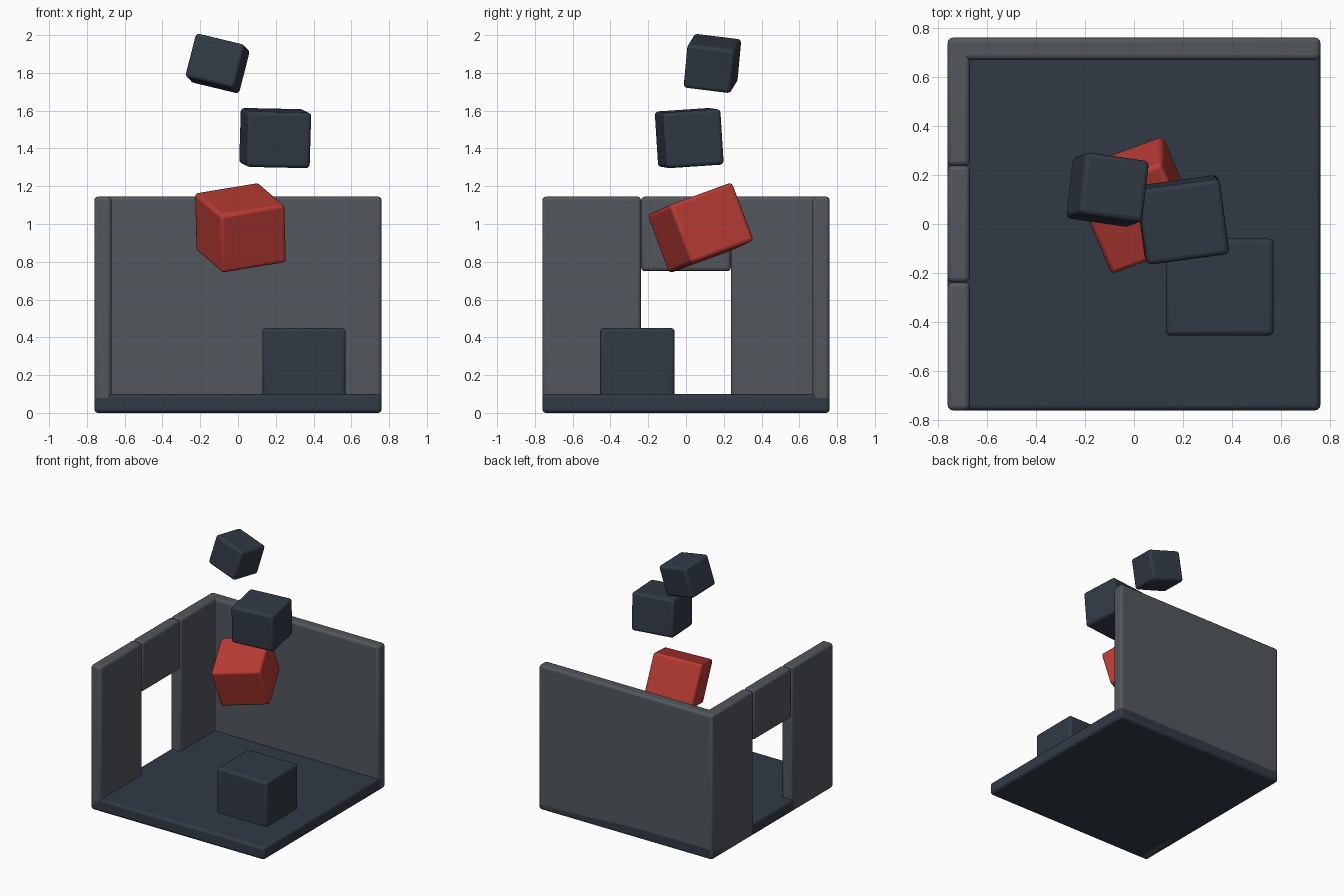
import bpy
from mathutils import Vector, Matrix

if "Cube" in bpy.data.objects:
    bpy.data.objects.remove(bpy.data.objects["Cube"])


def material(name, rgb):
    m = bpy.data.materials.new(name)
    m.diffuse_color = (*rgb, 1)
    m.use_nodes = True
    m.node_tree.nodes["Principled BSDF"].inputs["Base Color"].default_value = m.diffuse_color
    return m


SLATE = material("slate", (0.032, 0.042, 0.06, 1)[:3])
GREY = material("wall_grey", (0.085, 0.095, 0.11))
RED = material("red", (0.5, 0.045, 0.036))


def block(name, centre, size, mat, axes=None, bevel=0.02):
    """Rounded box; axes = approximate local x and y directions for tumbled boxes."""
    bpy.ops.mesh.primitive_cube_add(size=1)
    ob = bpy.context.object
    ob.name = name
    ob.data.transform(Matrix.Diagonal((*size, 1)))
    ob.data.materials.append(mat)
    if axes:
        x = Vector(axes[0]).normalized()
        y = Vector(axes[1])
        y = (y - x * y.dot(x)).normalized()
        rot = Matrix((x, y, x.cross(y))).transposed()
        ob.rotation_euler = rot.to_euler()
    ob.location = centre
    mod = ob.modifiers.new("rounded_edges", "BEVEL")
    mod.width = bevel
    mod.segments = 3
    bpy.ops.object.shade_smooth_by_angle()
    return ob


def span(name, lo, hi, mat):
    lo, hi = Vector(lo), Vector(hi)
    return block(name, (lo + hi) / 2, hi - lo, mat)


# Floor slab and walls
H, T, W = 0.76, 0.67, 1.145
span("floor", (-H, -H, 0), (H, H, 0.1), SLATE)
span("back_wall", (-H, T, 0), (H, H, W), GREY)
span("left_wall_front", (-H, -H, 0), (-T, -0.238, W), GREY)
span("left_wall_back", (-H, 0.238, 0), (-T, H, W), GREY)
span("door_lintel", (-H, -0.238, 0.75), (-T, 0.238, W), GREY)

# Crate resting on the floor
span("floor_crate", (0.13, -0.455, 0.08), (0.57, -0.06, 0.45), SLATE)

# Falling crates
block("red_crate", (0.013, 0.077, 0.98), (0.37, 0.38, 0.33), RED,
      ((0.334, 0.122, 0.055), (-0.159, 0.317, 0.115)))
block("middle_crate", (0.197, 0.017, 1.455), (0.34, 0.31, 0.295), SLATE,
      ((0.33, 0.045, -0.007), (-0.035, 0.30, 0.02)))
block("top_crate", (-0.108, 0.14, 1.85), (0.27, 0.255, 0.24), SLATE,
      ((0.25, -0.037, -0.06), (0.03, 0.24, -0.03)))
